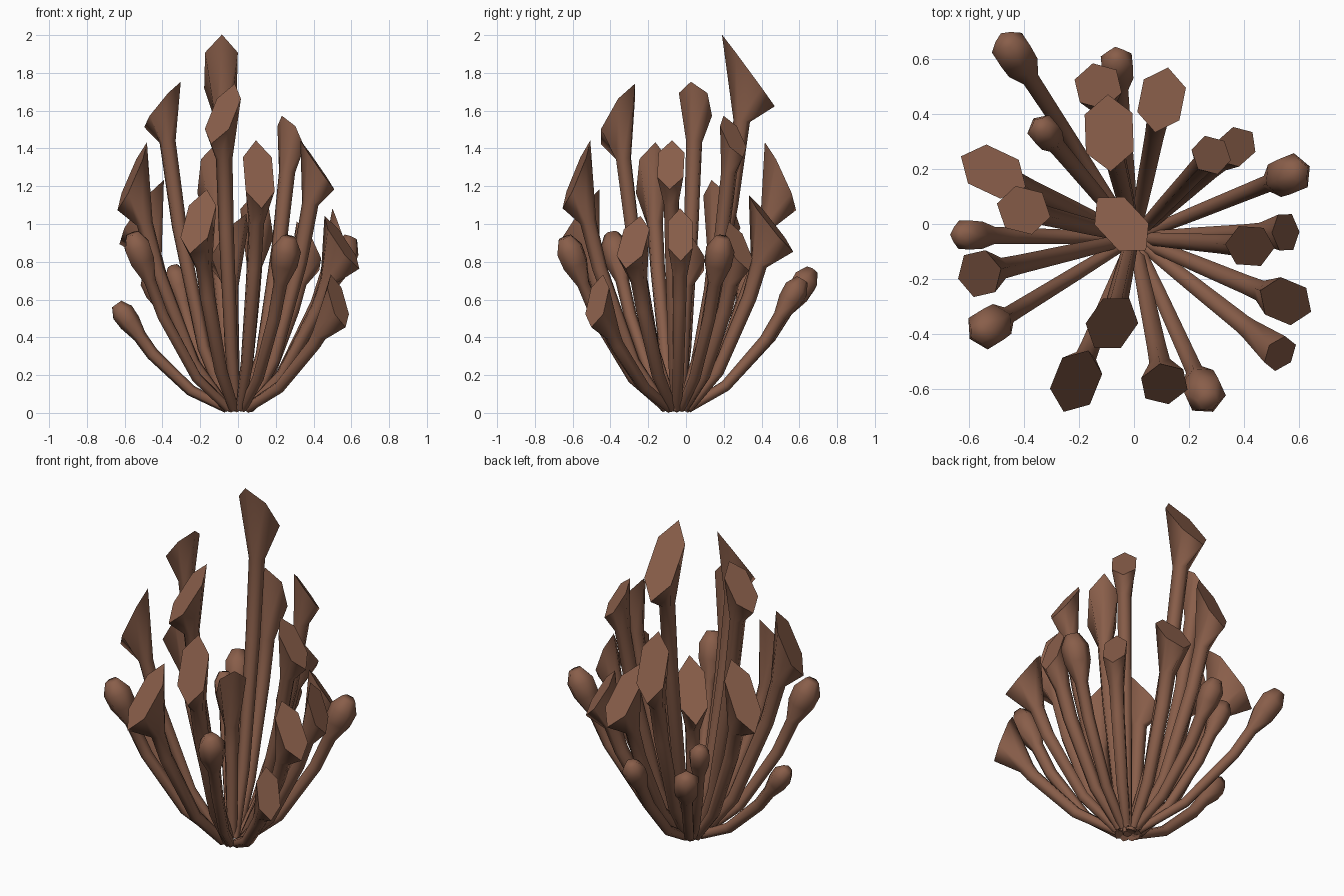
import bpy, bmesh, math
from mathutils import Vector

if "Cube" in bpy.data.objects:
    bpy.data.objects.remove(bpy.data.objects["Cube"])

brown = bpy.data.materials.new("warm brown")
brown.diffuse_color = (0.25, 0.112, 0.068, 1)
brown.use_nodes = True
brown.node_tree.nodes["Principled BSDF"].inputs["Base Color"].default_value = brown.diffuse_color

SIDES = 6
ROOT = Vector((0.0, -0.05, 0.0))
UP = Vector((0, 0, 1))


def stalk_path(tip, out, length):
    """Root-to-neck path, leaning out quickly and then rising."""
    base = ROOT + out * 0.06 + UP * 0.02
    span = tip - base
    bend = lambda h, v: base + Vector((span.x * h, span.y * h, span.z * v))
    low, mid = bend(0.36, 0.2), bend(0.74, 0.6)
    d = (tip - mid).normalized()
    neck = tip - d * length
    if neck.z < mid.z + 0.03:
        mid = low.lerp(neck, 0.55)
    return [base, low, mid, neck], d


def build(name, points, radii, v, end_ring, smooth_cap):
    bm = bmesh.new()
    angles = [2 * math.pi * i / SIDES for i in range(SIDES)]
    rings = []
    for i, (p, r) in enumerate(zip(points, radii)):
        d = (points[min(i + 1, len(points) - 1)] - points[max(i - 1, 0)]).normalized()
        e1 = v.cross(d).normalized()
        e2 = d.cross(e1)
        rings.append([bm.verts.new(p + (e1 * math.cos(a) + e2 * math.sin(a)) * r) for a in angles])
    if end_ring:
        rings.append([bm.verts.new(end_ring(a)) for a in angles])
    for a, b in zip(rings, rings[1:]):
        for i in range(SIDES):
            j = (i + 1) % SIDES
            bm.faces.new((a[i], a[j], b[j], b[i])).smooth = True
    bm.faces.new(rings[0][::-1])
    cap = bm.faces.new(rings[-1])
    cap.smooth = smooth_cap
    if not smooth_cap:
        for e in cap.edges:
            e.smooth = False
    bmesh.ops.recalc_face_normals(bm, faces=bm.faces)
    me = bpy.data.meshes.new(name)
    bm.to_mesh(me)
    bm.free()
    me.materials.append(brown)
    bpy.context.collection.objects.link(bpy.data.objects.new(name, me))


def cut_stalk(i, x, y, z, along, across, drop, azimuth=None):
    """Stalk with a flared head sliced by a slanting plane."""
    c = Vector((x, y, z))
    out = Vector((x, y, 0)) - ROOT
    out.normalize()
    u = out
    if azimuth is not None:
        a = math.radians(azimuth)
        u = Vector((math.cos(a), math.sin(a), 0))
        out = u * 0.3
    v = UP.cross(u)
    pts, d = stalk_path(c, out, drop + 0.08)
    ring = lambda a: c + (u * along - UP * drop) * math.cos(a) + v * across * math.sin(a)
    build(f"cut_stalk_{i}", pts, (0.026, 0.034, 0.04, 0.044), v, ring, False)


def bulb_stalk(i, x, y, z, r):
    """Stalk ending in a rounded bud; z is the bud's middle."""
    c = Vector((x, y, z))
    out = Vector((x, y, 0)) - ROOT
    out.normalize()
    pts, d = stalk_path(c, out, r * 2.0)
    pts += [c - d * r * 0.5, c + d * r * 0.6, c + d * r * 1.5]
    build(f"bud_stalk_{i}", pts, (0.024, 0.03, 0.034, 0.036, r * 0.95, r, r * 0.5),
          UP.cross(out), None, True)


# Slanted heads: centre x, y, z, half length, half width, half drop, (slope direction)
CUT = [
    (-0.09, 0.33, 1.81, 0.14, 0.10, 0.19, 92),
    (-0.13, 0.50, 1.25, 0.085, 0.09, 0.18),
    (0.10, 0.45, 1.00, 0.12, 0.09, 0.15),
    (0.37, 0.28, 0.88, 0.08, 0.07, 0.13),
    (0.28, 0.25, 1.46, 0.07, 0.075, 0.11),
    (0.42, -0.08, 1.31, 0.09, 0.08, 0.13),
    (0.55, -0.03, 0.94, 0.05, 0.075, 0.14),
    (0.55, -0.28, 0.90, 0.10, 0.085, 0.14),
    (0.53, -0.47, 0.59, 0.05, 0.07, 0.14),
    (0.11, -0.58, 1.26, 0.075, 0.09, 0.18),
    (-0.08, -0.36, 1.58, 0.11, 0.09, 0.16, 235),
    (-0.21, -0.57, 1.01, 0.12, 0.09, 0.17),
    (-0.56, -0.18, 1.25, 0.08, 0.09, 0.18),
    (-0.40, 0.05, 1.63, 0.10, 0.09, 0.12),
    (-0.51, 0.19, 1.06, 0.13, 0.09, 0.17),
    (-0.045, 0.0, 0.90, 0.13, 0.085, 0.15, 133),
]
for i, head in enumerate(CUT):
    cut_stalk(i + 1, *head)

# Rounded buds: middle x, y, z, radius
BUDS = [
    (-0.43, 0.61, 0.66, 0.075),
    (-0.32, 0.33, 0.69, 0.06),
    (-0.06, 0.565, 0.62, 0.065),
    (0.555, 0.175, 0.82, 0.077),
    (0.25, -0.60, 0.82, 0.077),
    (-0.52, -0.37, 0.84, 0.077),
    (-0.59, -0.04, 0.50, 0.06),
]
for i, bud in enumerate(BUDS):
    bulb_stalk(i + 1, *bud)

# Seat the cluster on z = 0
bpy.context.view_layer.update()
objs = [o for o in bpy.context.collection.objects if o.type == 'MESH']
lowest = min(vt.co.z for o in objs for vt in o.data.vertices)
for o in objs:
    for vt in o.data.vertices:
        vt.co.z -= lowest
